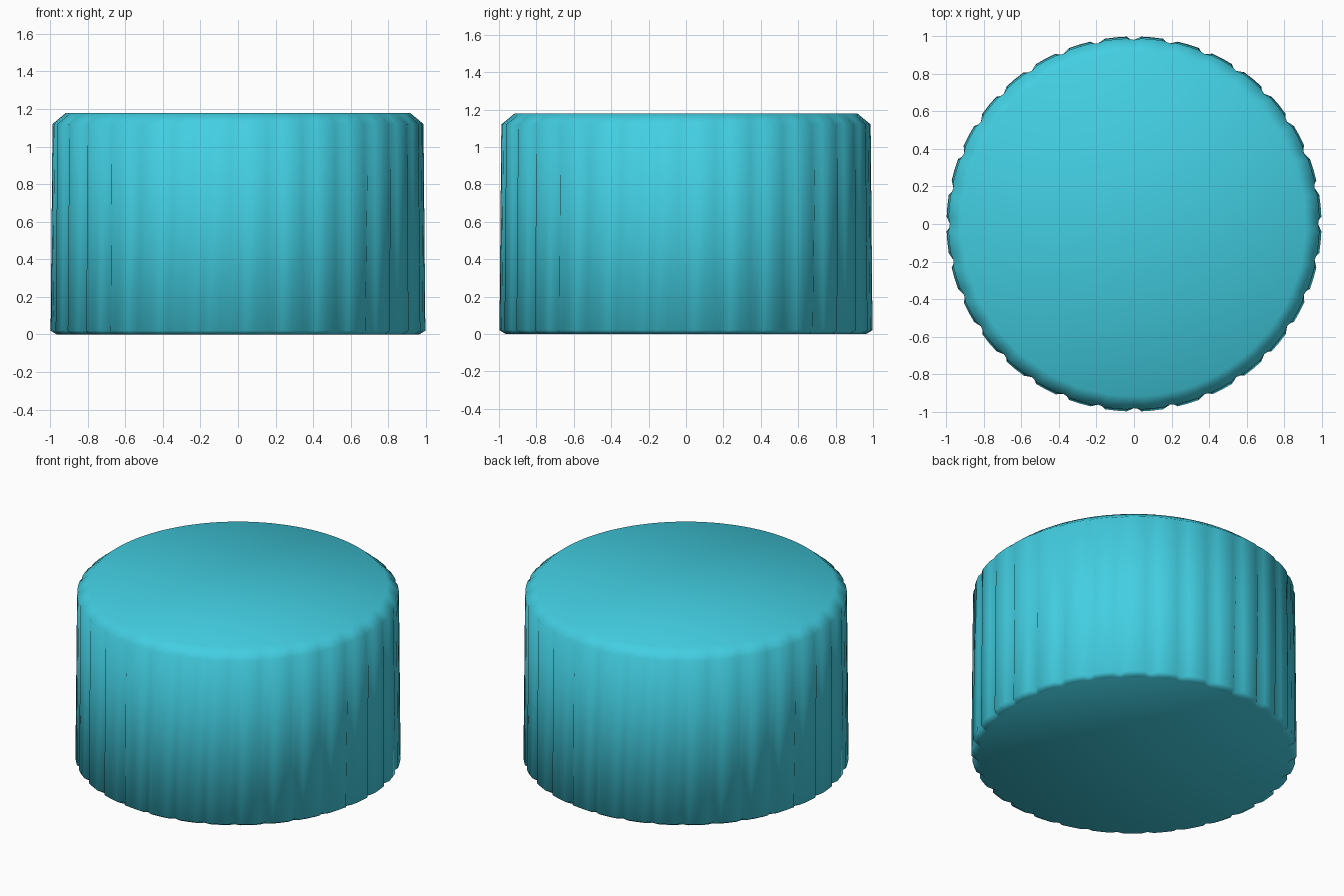
import bpy, bmesh, math

if "Cube" in bpy.data.objects:
    bpy.data.objects.remove(bpy.data.objects["Cube"])

RIBS = 32
# groove centre, groove side, ridge middle, groove side (fraction of one rib, groove depth share)
PATTERN = [(0.0, 1.0), (0.2, 0.0), (0.5, 0.0), (0.8, 0.0)]
# height, outer radius, groove depth: the grooves deepen towards the base
RINGS = [
    (0.0, 0.965, 0.015),
    (0.02, 0.998, 0.03),
    (1.12, 0.988, 0.008),
    (1.18, 0.915, 0.0),
]

bm = bmesh.new()


def ring(z, radius, depth):
    verts = []
    for i in range(RIBS):
        for frac, share in PATTERN:
            a = 2 * math.pi * (i + frac) / RIBS
            r = radius - depth * share
            verts.append(bm.verts.new((r * math.sin(a), -r * math.cos(a), z)))
    return verts


# ribbed wall with bevelled rims
loops = [ring(*r) for r in RINGS]
n = len(loops[0])
for low, high in zip(loops, loops[1:]):
    for i in range(n):
        j = (i + 1) % n
        bm.faces.new((low[i], low[j], high[j], high[i]))

# closed top and bottom
bm.faces.new(loops[-1])
bm.faces.new(loops[0][::-1])
for f in bm.faces:
    f.smooth = True

mesh = bpy.data.meshes.new("ribbed_cap")
bm.to_mesh(mesh)
bm.free()
cap = bpy.data.objects.new("ribbed_cap", mesh)
bpy.context.collection.objects.link(cap)

# turquoise plastic
mat = bpy.data.materials.new("turquoise")
mat.diffuse_color = (0.055, 0.62, 0.76, 1.0)
mat.use_nodes = True
mat.node_tree.nodes["Principled BSDF"].inputs["Base Color"].default_value = mat.diffuse_color
mesh.materials.append(mat)
